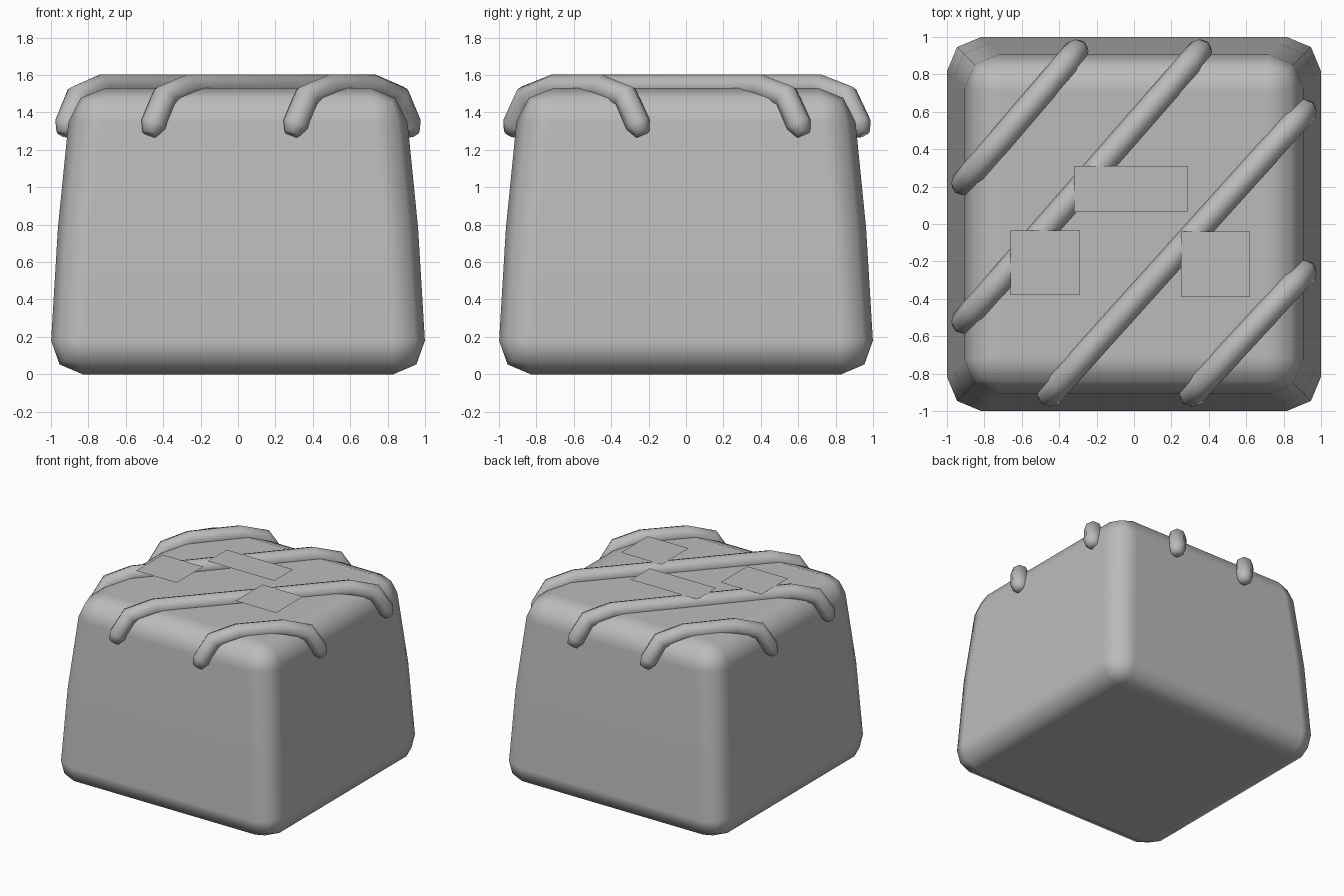
import bpy, bmesh, math
from mathutils import Vector

if "Cube" in bpy.data.objects:
    bpy.data.objects.remove(bpy.data.objects["Cube"])

grey = bpy.data.materials.new("plain_grey")
grey.use_nodes = True
grey.diffuse_color = (0.5, 0.5, 0.5, 1)
grey.node_tree.nodes["Principled BSDF"].inputs["Base Color"].default_value = (0.5, 0.5, 0.5, 1)


def make_object(name, bm):
    mesh = bpy.data.meshes.new(name)
    bmesh.ops.recalc_face_normals(bm, faces=bm.faces)
    bm.to_mesh(mesh)
    bm.free()
    obj = bpy.data.objects.new(name, mesh)
    bpy.context.collection.objects.link(obj)
    mesh.materials.append(grey)
    return obj


def smooth(obj):
    for poly in obj.data.polygons:
        poly.use_smooth = True


def loft(bm, rings):
    """Join rings of points with quads and cap both ends."""
    loops = [[bm.verts.new(p) for p in ring] for ring in rings]
    n = len(loops[0])
    for a, b in zip(loops, loops[1:]):
        for i in range(n):
            j = (i + 1) % n
            bm.faces.new((a[i], a[j], b[j], b[i]))
    bm.faces.new(loops[0][::-1])
    bm.faces.new(loops[-1])


# Cake body: tapered box with rounded edges
bm = bmesh.new()
corners = [(-1, -1), (1, -1), (1, 1), (-1, 1)]
loft(bm, [[(x * h, y * h, z) for x, y in corners]
          for h, z in ((1.01, 0), (0.963, 0.78), (0.888, 1.53))])
body = make_object("cake_body", bm)
smooth(body)
bevel = body.modifiers.new("rounded_edges", "BEVEL")
bevel.width = 0.18
bevel.segments = 2
bevel.limit_method = "ANGLE"
bevel.angle_limit = math.radians(30)
bevel.harden_normals = True


# Icing strands: round tubes across the top that droop over the edges
def icing(name, start, end, radius=0.068, sides=8):
    a, b = Vector((*start, 0)), Vector((*end, 0))
    along = (b - a).normalized()
    across = Vector((along.y, -along.x, 0))
    # inward distance, height, thickness for each step of the droop
    droop = [(-0.035, 1.285, 0.6), (-0.005, 1.335, 1), (0.085, 1.485, 1), (0.27, 1.535, 1)]
    path = [(a + along * d + Vector((0, 0, z)), s) for d, z, s in droop]
    path += [(b - along * d + Vector((0, 0, z)), s) for d, z, s in reversed(droop)]
    rings = []
    for i, (p, scale) in enumerate(path):
        before = path[max(i - 1, 0)][0]
        after = path[min(i + 1, len(path) - 1)][0]
        tangent = (after - before).normalized()
        if 0 < i < len(path) - 1:
            tangent = ((p - before).normalized() + (after - p).normalized()).normalized()
        up = across.cross(tangent)
        turn = [2 * math.pi * k / sides for k in range(sides)]
        rings.append([p + radius * scale * (across * math.cos(t) + up * math.sin(t)) for t in turn])
    bm = bmesh.new()
    loft(bm, rings)
    smooth(make_object(name, bm))


icing("icing_back_left_corner", (-0.91, 0.22), (-0.31, 0.92))
icing("icing_long_back", (-0.91, -0.52), (0.35, 0.92))
icing("icing_long_front", (-0.45, -0.91), (0.91, 0.60))
icing("icing_front_right_corner", (0.31, -0.91), (0.91, -0.26))


# Flat face plates resting on the icing
def plate(name, x0, x1, y0, y1, z=1.604):
    bm = bmesh.new()
    bm.faces.new([bm.verts.new((x, y, z)) for x, y in ((x0, y0), (x1, y0), (x1, y1), (x0, y1))])
    make_object(name, bm)


plate("left_eye_plate", 0.25, 0.62, -0.39, -0.04)
plate("right_eye_plate", -0.66, -0.29, -0.38, -0.035)
plate("mouth_plate", -0.32, 0.285, 0.065, 0.31)
